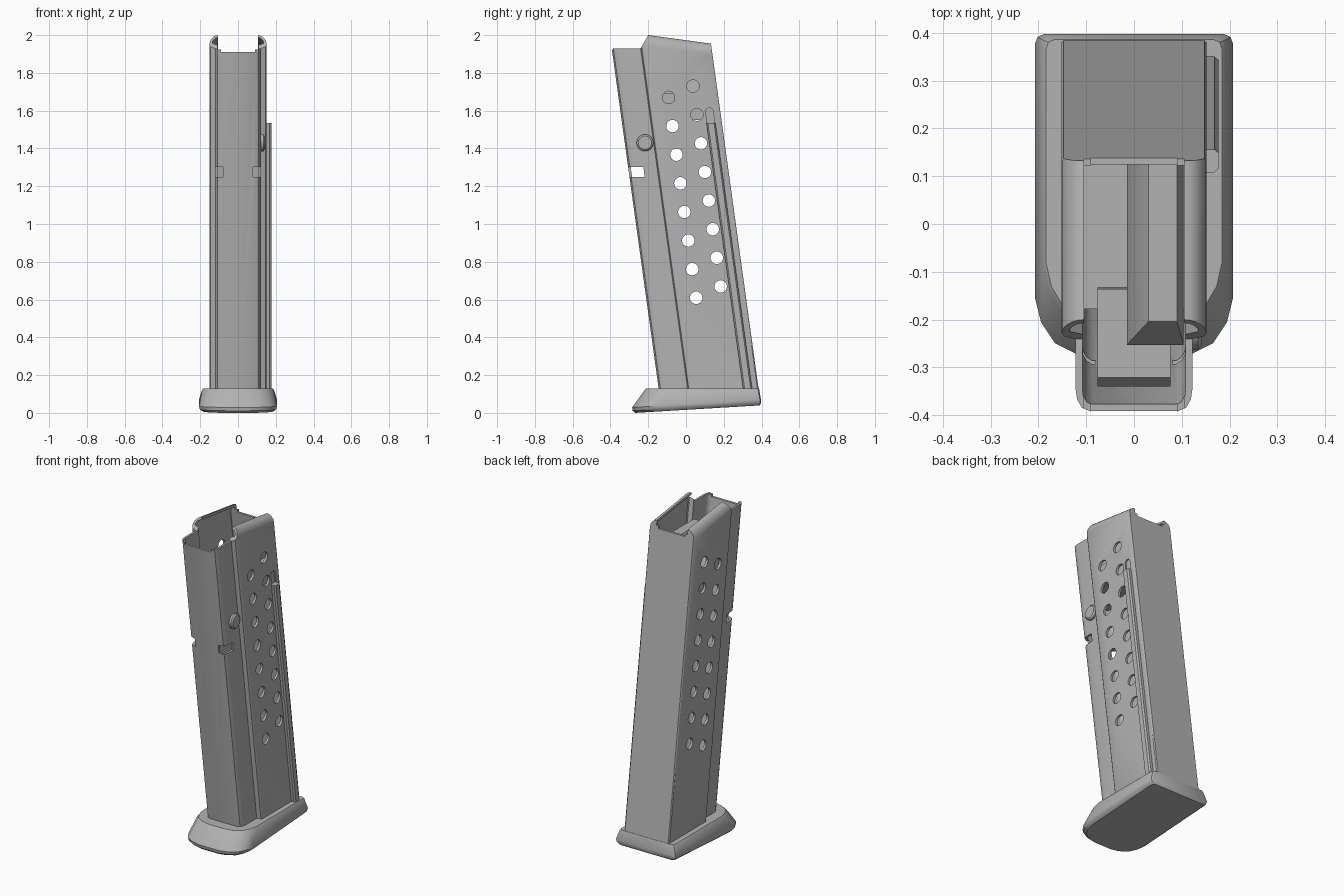
import bpy, bmesh, math

if "Cube" in bpy.data.objects:
    bpy.data.objects.remove(bpy.data.objects["Cube"])

LEAN = 0.138          # backward lean of the body, y per z

steel = bpy.data.materials.new("grey steel")
steel.use_nodes = True
GREY = (0.45, 0.45, 0.45, 1)
steel.diffuse_color = GREY
steel.node_tree.nodes["Principled BSDF"].inputs["Base Color"].default_value = GREY


def lean(y, z):
    return y - LEAN * z


def finish(name, bm, angle=35):
    bmesh.ops.recalc_face_normals(bm, faces=bm.faces)
    mesh = bpy.data.meshes.new(name)
    bm.to_mesh(mesh)
    bm.free()
    mesh.materials.append(steel)
    ob = bpy.data.objects.new(name, mesh)
    bpy.context.collection.objects.link(ob)
    if angle:
        smooth(ob, angle)
    return ob


def smooth(ob, angle):
    bpy.ops.object.select_all(action='DESELECT')
    ob.select_set(True)
    bpy.context.view_layer.objects.active = ob
    bpy.ops.object.shade_smooth_by_angle(angle=math.radians(angle))


def mirror(half):
    """Close a half outline (back centre to front centre) across x = 0."""
    return half + [(-x, y) for x, y in reversed(half) if x > 0]


def skin(bm, rings, closed=False):
    """Quads between successive rings of points."""
    loops = [[bm.verts.new(p) for p in r] for r in rings]
    n = len(loops[0])
    pairs = list(zip(loops, loops[1:]))
    if closed:
        pairs.append((loops[-1], loops[0]))
    for a, b in pairs:
        for i in range(n):
            j = (i + 1) % n
            bm.faces.new((a[i], a[j], b[j], b[i]))
    return loops


def prism(bm, side, x0, x1):
    """Side profile of (y, z) points pushed from x0 to x1."""
    loops = skin(bm, [[(x, y, z) for y, z in side] for x in (x0, x1)])
    for loop in loops:
        bm.faces.new(loop)


def leaning(y0, y1, z0, z1):
    return [(lean(y0, z0), z0), (lean(y1, z0), z0), (lean(y1, z1), z1), (lean(y0, z1), z1)]


def cut(ob, bm):
    bmesh.ops.recalc_face_normals(bm, faces=bm.faces)
    cutter = finish("cutter", bm, 0)
    cutter.hide_render = True
    mod = ob.modifiers.new("cut", 'BOOLEAN')
    mod.operation, mod.solver, mod.object = 'DIFFERENCE', 'EXACT', cutter
    bpy.context.view_layer.objects.active = ob
    bpy.ops.object.modifier_apply(modifier=mod.name)
    bpy.data.objects.remove(cutter)


# Hollow body with curled feed lips
outer = mirror([(0, .402), (.147, .402), (.152, .396), (.152, .042), (.146, .032), (.122, .026),
                (.122, -.08), (.119, -.1), (.109, -.118), (.09, -.127), (0, -.127)])
inner = mirror([(0, .388), (.136, .388), (.138, .386), (.138, .05), (.134, .045), (.108, .038),
                (.108, -.08), (.106, -.094), (.099, -.106), (.088, -.113), (0, -.113)])
LIP_X = 0.105


def body_rings(profile, rx, rz):
    rings = [[(x, lean(y, .1), .1) for x, y in profile]]
    for k in range(7):
        t = math.radians(15 * k)
        limit = LIP_X + rx * math.cos(t)
        ring = []
        for x, y in profile:
            z = 2.0 - .06 - LEAN * (y - .076) + rz * math.sin(t)
            ring.append((math.copysign(min(abs(x), limit), x), lean(y, z), z))
        rings.append(ring)
    return rings


bm = bmesh.new()
skin(bm, body_rings(outer, .047, .06) + body_rings(inner, .033, .046)[::-1], closed=True)
body = finish("magazine_body", bm, 0)

# Lower front, then the opening between the lips
bm = bmesh.new()
prism(bm, [(-.6, 1.93), (-.24, 1.93), (-.2, 2.0), (-.2, 2.2), (-.6, 2.2)], -.3, .3)
cut(body, bm)
bm = bmesh.new()
prism(bm, [(-.6, 1.925), (.4, 1.925), (.4, 2.2), (-.6, 2.2)], -LIP_X, LIP_X)
cut(body, bm)
bm = bmesh.new()
prism(bm, [(-.6, 1.91), (.4, 1.91), (.4, 2.2), (-.6, 2.2)], -.09, .09)
cut(body, bm)

# Witness holes, front corner notches and the slot above the rail
HOLE_R = 0.033


def disc(y, z, r, n=24):
    return [(y + r * math.cos(math.tau * i / n), z + r * math.sin(math.tau * i / n)) for i in range(n)]


bm = bmesh.new()
for y, top in ((.138, 1.67), (.276, 1.73)):
    for k in range(8):
        z = top - .1515 * k
        prism(bm, disc(lean(y, z), z, HOLE_R), -.3, .3)
for s in (-1, 1):
    prism(bm, leaning(-.16, -.046, 1.25, 1.303), s * .08, s * .2)
slot = leaning(.324, .364, 1.5, 1.595)[:2]
cy, cz, r = lean(.344, 1.595), 1.595, .02
slot += [(cy + r * math.cos(math.pi * i / 8), cz + r * math.sin(math.pi * i / 8)) for i in range(9)]
prism(bm, slot, .144, .2)
cut(body, bm)
smooth(body, 35)

# Side rail on the left flank
bm = bmesh.new()
for a, b in ((.32, .368),):
    skin_rings = []
    for z in (.1, 1.535):
        skin_rings.append([(x, lean(y, z), z) for x, y in
                           ((.14, a), (.168, a), (.177, a + .008), (.177, b - .008), (.168, b), (.14, b))])
    for loop in skin(bm, skin_rings):
        bm.faces.new(loop)
finish("side_rail", bm)

# Catch stud on the left front corner
bm = bmesh.new()
stud = []
for x, r in ((.11, .045), (.134, .045), (.142, .036)):
    stud.append([(x, y, z) for y, z in disc(-.217, 1.43, r, 16)])
for loop in skin(bm, stud)[::2]:
    bm.faces.new(loop)
finish("catch_stud", bm)

# Follower: low platform, raised left ridge and front tongue
bm = bmesh.new()
prism(bm, leaning(.055, .38, 1.55, 1.69), -.134, .134)
finish("follower_platform", bm)
bm = bmesh.new()
low = [(-.015, -.01), (.104, -.01), (.104, .38), (-.015, .38)]
high = [(.03, .05), (.09, .05), (.09, .38), (.03, .38)]
rings = [[(x, lean(y, z), z) for x, y in pts] for pts, z in ((low, 1.56), (low, 1.76), (high, 1.84))]
for loop in skin(bm, rings)[::2]:
    bm.faces.new(loop)
finish("follower_ridge", bm)
bm = bmesh.new()
tongue = [(lean(.1, 1.56), 1.56), (lean(-.1, 1.56), 1.56), (lean(-.11, 1.6), 1.6),
          (lean(-.108, 1.68), 1.68), (lean(-.085, 1.71), 1.71), (lean(.1, 1.71), 1.71)]
prism(bm, tongue, -.076, .076)
finish("follower_tongue", bm)


# Base plate with a rounded nose and a sloping underside
def plate_outline(w, front, back):
    return mirror([(0, back), (w - .018, back), (w - .005, back - .006), (w, back - .02),
                   (w, front + .13), (.94 * w, front + .08), (.8 * w, front + .036),
                   (.55 * w, front + .01), (.3 * w, front), (0, front)])


def under(y):
    return .06 * (y + .27)


bm = bmesh.new()
rings = []
for w, front, back, lift in ((.188, -.27, .391, 0), (.202, -.282, .397, .012), (.207, -.285, .397, .03)):
    rings.append([(x, y, max(0, under(y) + lift)) for x, y in plate_outline(w, front, back)])
rings.append([(x, y, .122) for x, y in plate_outline(.19, -.218, .388)])
rings.append([(x, y, .13) for x, y in plate_outline(.184, -.21, .386)])
loops = skin(bm, rings)
bm.faces.new(loops[0])
bm.faces.new(loops[-1])
finish("base_plate", bm)
